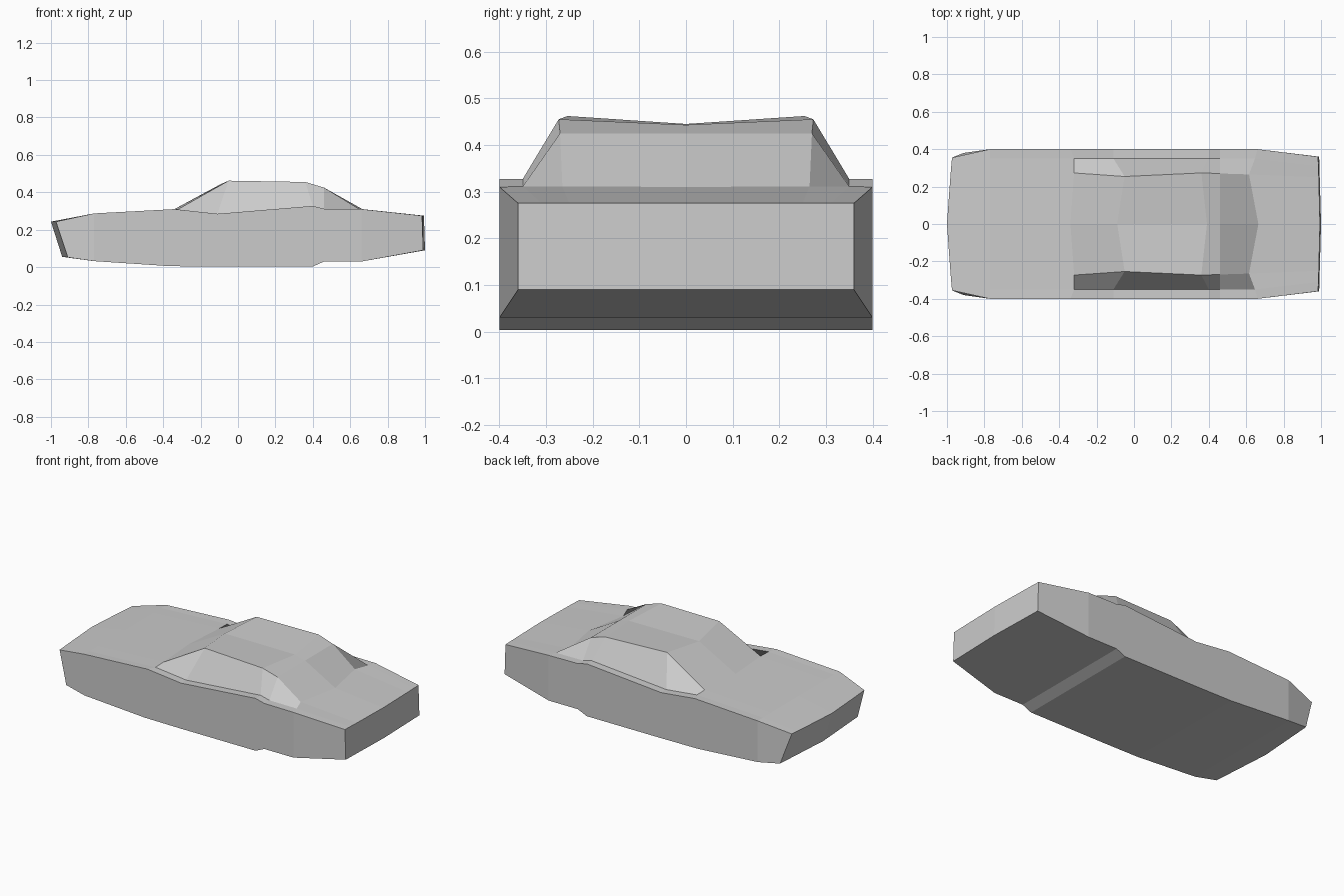
import bpy
import bmesh

paint = bpy.data.materials.new("grey paint")
paint.diffuse_color = (0.6, 0.6, 0.6, 1)

# Half cross-sections from nose to tail, each listed as
# centre, roof rail, window sill, body edge, bottom edge, bottom centre
sections = [
    [(-1.0, 0, .243), (-.982, .25, .243), (-.977, .31, .243), (-.973, .355, .243), (-.91, .38, .052), (-.94, 0, .055)],
    [(-.77, 0, .287), (-.77, .27, .287), (-.77, .35, .287), (-.77, .4, .287), (-.77, .4, .032), (-.77, 0, .032)],
    [(-.34, 0, .31), (-.32, .273, .31), (-.32, .35, .308), (-.34, .4, .31), (-.36, .4, .005), (-.36, 0, .005)],
    [(-.09, 0, .445), (-.05, .254, .462), (-.11, .35, .285), (-.11, .4, .285), (-.11, .4, .003), (-.11, 0, .003)],
    [(.39, 0, .443), (.36, .273, .455), (.4, .35, .327), (.4, .4, .327), (.4, .4, .003), (.4, 0, .003)],
    [(.46, 0, .425), (.46, .27, .425), (.46, .35, .312), (.46, .4, .312), (.46, .4, .03), (.46, 0, .03)],
    [(.665, 0, .31), (.615, .265, .311), (.647, .35, .311), (.66, .4, .31), (.66, .4, .03), (.66, 0, .03)],
    [(.994, 0, .275), (.988, .25, .275), (.986, .31, .275), (.984, .36, .275), (.99, .36, .09), (1.0, 0, .09)],
]

# Car body with cabin: skin the sections, then cap nose and tail
bm = bmesh.new()
rows = [[bm.verts.new(p) for p in s] for s in sections]
for a, b in zip(rows, rows[1:]):
    for i in range(len(a) - 1):
        bm.faces.new((a[i], b[i], b[i + 1], a[i + 1]))
bm.faces.new(rows[0])
bm.faces.new(rows[-1][::-1])

# Mirror the half across the centre line
geom = bm.verts[:] + bm.edges[:] + bm.faces[:]
copy = bmesh.ops.duplicate(bm, geom=geom)["geom"]
for v in copy:
    if isinstance(v, bmesh.types.BMVert):
        v.co.y = -v.co.y
bmesh.ops.remove_doubles(bm, verts=bm.verts[:], dist=0.0005)
bmesh.ops.recalc_face_normals(bm, faces=bm.faces[:])

mesh = bpy.data.meshes.new("car_body")
bm.to_mesh(mesh)
bm.free()
mesh.materials.append(paint)
car = bpy.data.objects.new("car_body", mesh)
bpy.context.collection.objects.link(car)
